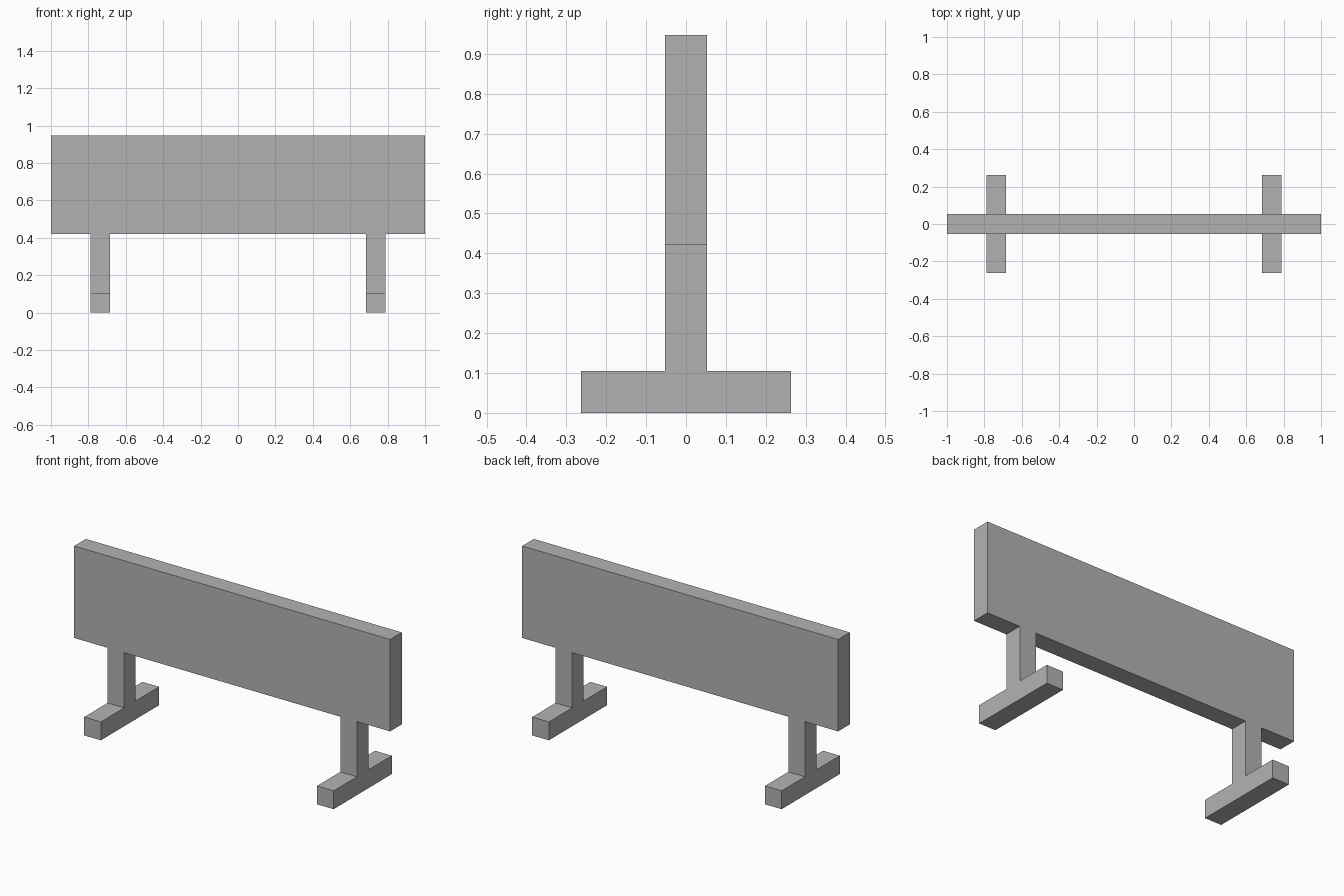
import bpy

cube = bpy.data.objects.get("Cube")
if cube:
    bpy.data.objects.remove(cube, do_unlink=True)

U = 2 / 19  # thickness shared by every plank

grey = bpy.data.materials.new("plain_grey")
grey.use_nodes = True
colour = (0.45, 0.45, 0.45, 1)
grey.diffuse_color = colour
grey.node_tree.nodes["Principled BSDF"].inputs["Base Color"].default_value = colour


def box(name, x, bottom, size):
    """Box centred on y = 0, resting on the given height."""
    bpy.ops.mesh.primitive_cube_add(size=1, location=(x, 0, bottom + size[2] / 2))
    obj = bpy.context.object
    obj.name = name
    obj.scale = size
    bpy.ops.object.transform_apply(location=False, rotation=False, scale=True)
    obj.data.materials.append(grey)
    return obj


# Wide upright board
box("barrier_panel", 0, 4 * U, (19 * U, U, 5 * U))

# Post and cross foot on each side
for side, sign in (("left", 1), ("right", -1)):
    x = sign * 7 * U
    box(side + "_post", x, U, (U, U, 3 * U))
    box(side + "_foot", x, 0, (U, 5 * U, U))
